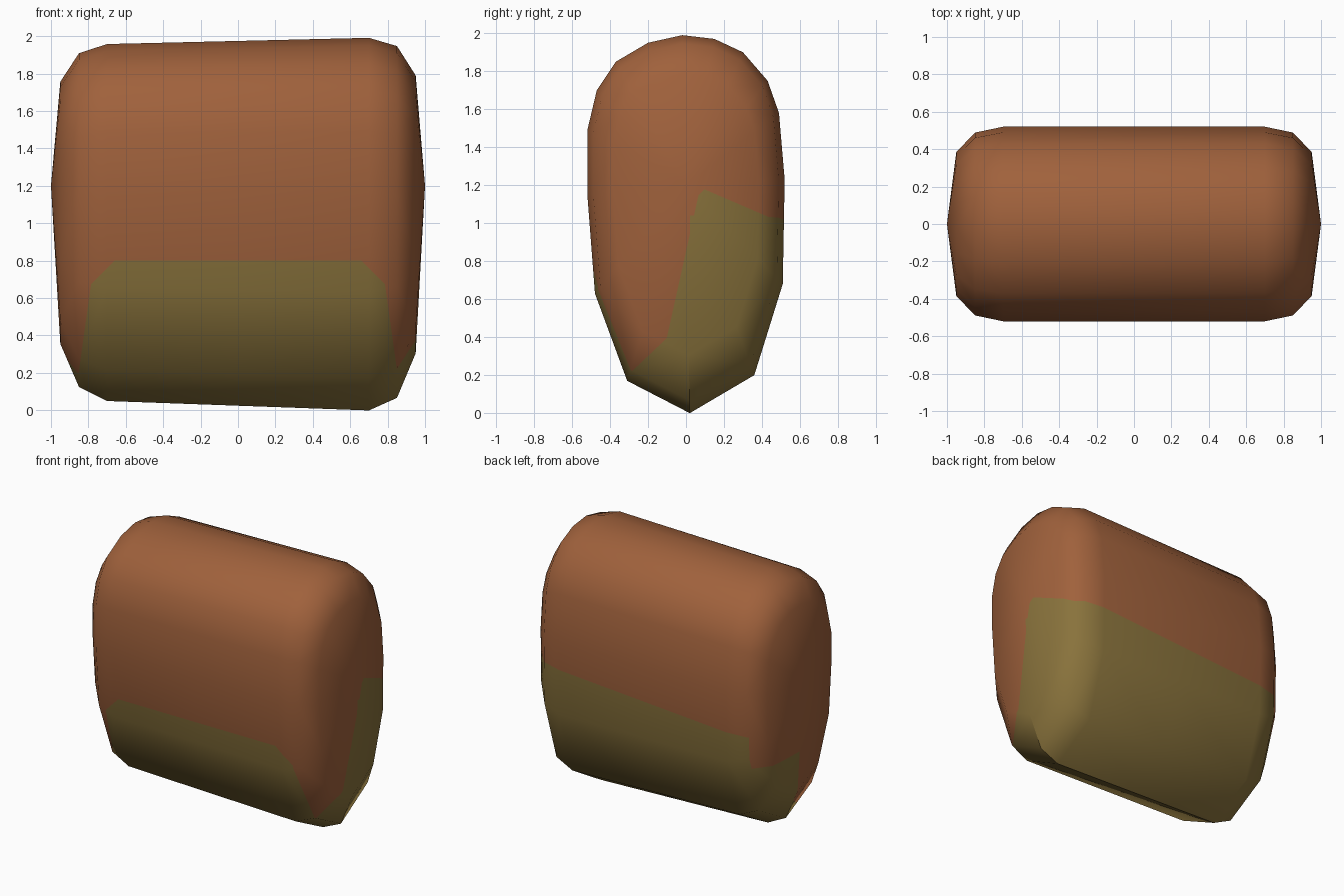
import bpy, bmesh
from mathutils import Vector

cube = bpy.data.objects.get("Cube")
if cube:
    bpy.data.objects.remove(cube)


def make_material(name, rgb):
    mat = bpy.data.materials.new(name)
    mat.use_nodes = True
    mat.diffuse_color = (*rgb, 1)
    bsdf = mat.node_tree.nodes["Principled BSDF"]
    bsdf.inputs["Base Color"].default_value = (*rgb, 1)
    bsdf.inputs["Roughness"].default_value = 0.8
    return mat


brown = make_material("warm brown", (0.35, 0.12, 0.045))
olive = make_material("olive", (0.25, 0.17, 0.045))

# Cross-section (y, z); it starts and ends on the sharp bottom ridge
profile = [(.02, 0), (-.31, .17), (-.48, .63), (-.52, 1.15), (-.52, 1.49), (-.47, 1.7),
           (-.37, 1.85), (-.2, 1.95), (-.02, 1.99), (.15, 1.97), (.3, 1.9), (.43, 1.75),
           (.49, 1.58), (.52, 1.23), (.51, .68), (.36, .2), (.02, 0)]
# Sections along the width: x and size, rounding off at both ends
sections = [(-.95, .74), (-.85, .94), (-.7, 1), (0, 1), (.7, 1), (.85, .94), (.95, .74)]
middle = 1.2

bm = bmesh.new()
rings = []
for x, size in sections:
    tilt = .98 + .03 * x
    rings.append([bm.verts.new((x, y * size, middle + (z - middle) * size * tilt))
                  for y, z in profile])
for a, b in zip(rings, rings[1:]):
    for i in range(len(profile) - 1):
        bm.faces.new((a[i], b[i], b[i + 1], a[i + 1]))

# Shallow domed ends
for ring, x in ((rings[0], -1), (rings[-1], 1)):
    pole = bm.verts.new((x, 0, middle))
    for a, b in zip(ring, ring[1:]):
        bm.faces.new((pole, a, b))
end_verts = [v for v in bm.verts if abs(v.co.x) > .9]
bmesh.ops.remove_doubles(bm, verts=end_verts, dist=.0001)
bmesh.ops.recalc_face_normals(bm, faces=bm.faces)
bm.normal_update()

# Keep the smooth normals while the colour borders are cut
smooth = bm.verts.layers.float_vector.new("smooth_normal")
for v in bm.verts:
    v[smooth] = v.normal
bmesh.ops.triangulate(bm, faces=bm.faces)

# Olive regions, each bounded by planes (normal, limit)
front_half, back_half = (0, 1, 0, .02), (0, -1, 0, -.02)
left_half, right_half = (-1, 0, 0, 0), (1, 0, 0, 0)
back_top = (-.07, 0, 1, .97)
regions = [
    # Front panel
    [front_half, (0, 0, 1, .8), (1, 0, .14, .88), (-1, 0, .14, .88),
     (1, 0, 1, 1.46), (-1, 0, 1, 1.46)],
    # Back panel
    [back_half, back_top, (-1, 0, 0, .86)],
    # Tall patch on the left end, and its low front corner
    [left_half, (0, -4.5, 1, .85), (0, .43, 1, 1.22), (0, -1, 1, 1.08), (-1, 0, 0, -.8)],
    [left_half, (0, -.95, 1, .49), (0, 0, 1, .4)],
    # Short patch on the right end, and its low front corner
    [right_half, back_half, (0, 0, 1, .66)],
    [right_half, (0, -.6, 1, .26)],
]
for nx, ny, nz, limit in {p for region in regions for p in region}:
    n = Vector((nx, ny, nz))
    bmesh.ops.bisect_plane(bm, geom=bm.verts[:] + bm.edges[:] + bm.faces[:], dist=.00001,
                           plane_co=n * limit / n.length_squared, plane_no=n)


def inside(point, region):
    return all(point.dot(Vector(p[:3])) < p[3] for p in region)


for f in bm.faces:
    f.smooth = True
    centre = f.calc_center_median()
    f.material_index = int(any(inside(centre, r) for r in regions))

normals = [v[smooth].normalized() for v in bm.verts]
bm.verts.layers.float_vector.remove(smooth)
mesh = bpy.data.meshes.new("rounded_body")
bm.to_mesh(mesh)
bm.free()
mesh.materials.append(brown)
mesh.materials.append(olive)
mesh.normals_split_custom_set_from_vertices(normals)
body = bpy.data.objects.new("rounded_body", mesh)
bpy.context.collection.objects.link(body)
